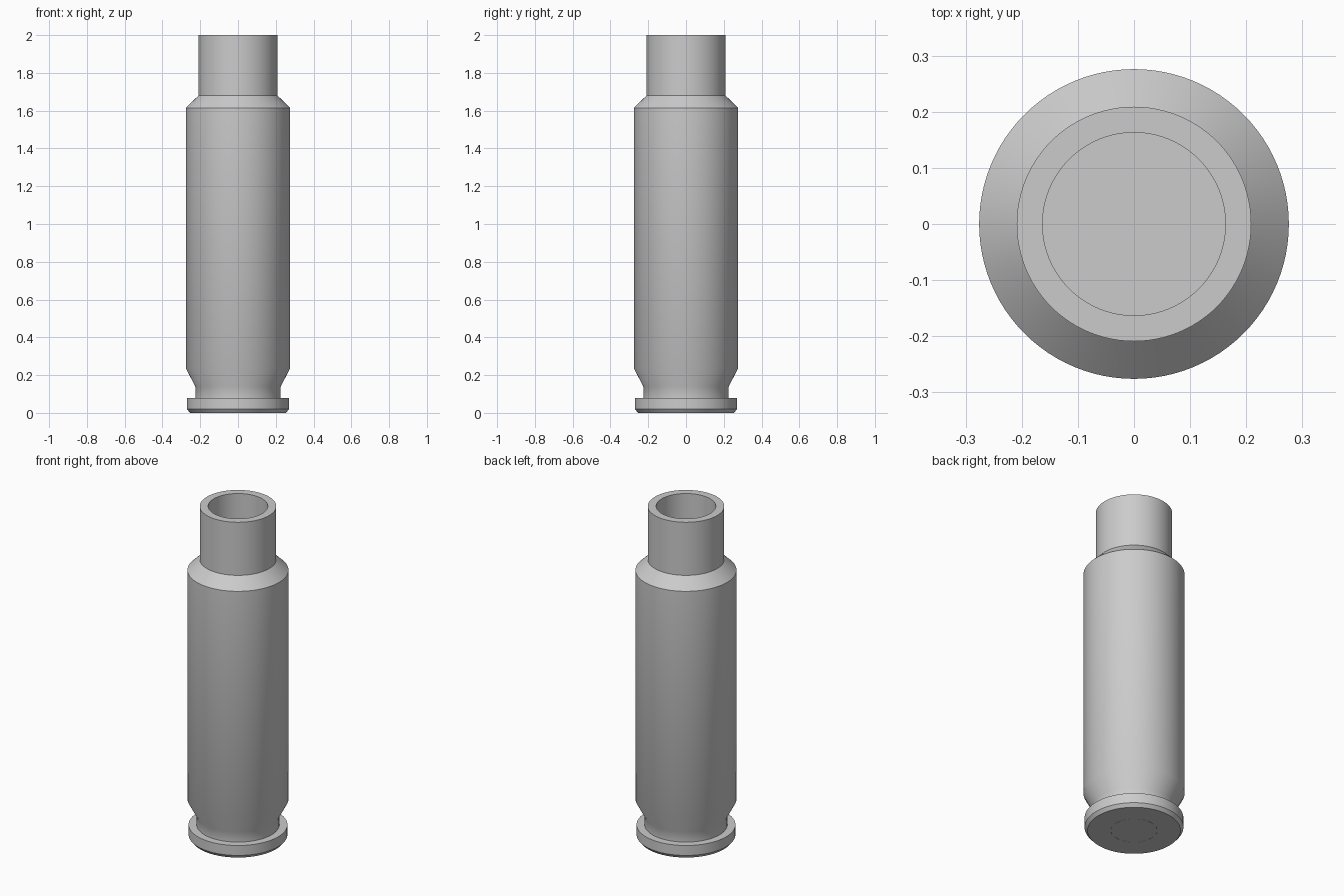
import bpy, bmesh, math

cube = bpy.data.objects.get("Cube")
if cube:
    bpy.data.objects.remove(cube, do_unlink=True)

SIDES = 96


def make_material(name, colour):
    mat = bpy.data.materials.new(name)
    mat.use_nodes = True
    mat.diffuse_color = colour
    mat.node_tree.nodes["Principled BSDF"].inputs["Base Color"].default_value = colour
    return mat


def lathe(name, profile, mat):
    """Revolve (radius, height) points about z; zero radius makes a pole."""
    bm = bmesh.new()
    verts = [bm.verts.new((r, 0, z)) for r, z in profile]
    edges = [bm.edges.new(pair) for pair in zip(verts, verts[1:])]
    bmesh.ops.spin(bm, geom=verts + edges, cent=(0, 0, 0), axis=(0, 0, 1),
                   angle=math.tau, steps=SIDES, use_merge=True)
    bmesh.ops.remove_doubles(bm, verts=bm.verts, dist=0.0001)
    bmesh.ops.recalc_face_normals(bm, faces=bm.faces)
    mesh = bpy.data.meshes.new(name)
    bm.to_mesh(mesh)
    bm.free()
    mesh.materials.append(mat)
    obj = bpy.data.objects.new(name, mesh)
    bpy.context.collection.objects.link(obj)
    bpy.ops.object.select_all(action="DESELECT")
    obj.select_set(True)
    bpy.context.view_layer.objects.active = obj
    bpy.ops.object.shade_smooth_by_angle(angle=math.radians(35))
    return obj


metal = make_material("grey metal", (0.6, 0.6, 0.6, 1))

# Hollow case: primer pocket, rim, groove, body, shoulder, neck and bore
lathe("case", [
    (0, 0.07), (0.127, 0.07), (0.127, 0),
    (0.254, 0), (0.27, 0.02), (0.27, 0.08),
    (0.226, 0.08), (0.226, 0.14), (0.276, 0.235),
    (0.276, 1.615), (0.209, 1.68), (0.209, 2),
    (0.163, 2), (0.163, 0.2), (0, 0.2),
], metal)

# Primer cup seated flush in the base
lathe("primer", [(0, 0), (0.126, 0), (0.126, 0.069), (0, 0.069)], metal)
